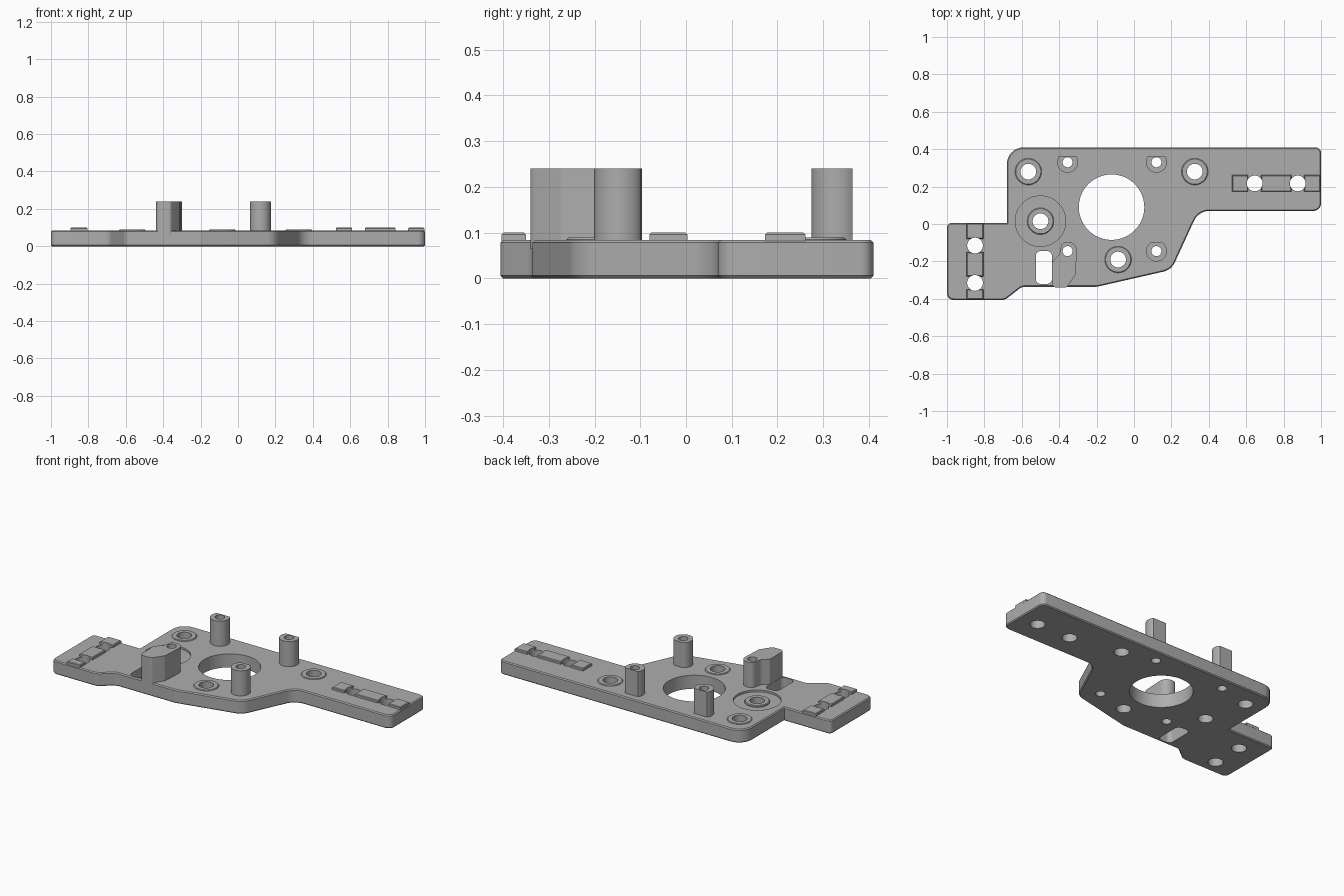
import bpy, bmesh, math
from mathutils import Vector

if "Cube" in bpy.data.objects:
    bpy.data.objects.remove(bpy.data.objects["Cube"])

TOP = 0.084
grey = bpy.data.materials.new("grey_plastic")
grey.diffuse_color = (0.42, 0.42, 0.42, 1)
grey.use_nodes = True
grey.node_tree.nodes["Principled BSDF"].inputs["Base Color"].default_value = grey.diffuse_color


def fillet(points):
    """Round the corners of an outline given as (x, y, radius)."""
    out, n = [], len(points)
    for i, (x, y, r) in enumerate(points):
        p = Vector((x, y))
        if r == 0:
            out.append(p)
            continue
        a = (Vector(points[i - 1][:2]) - p).normalized()
        b = (Vector(points[(i + 1) % n][:2]) - p).normalized()
        half = a.angle(b) / 2
        c = p + (a + b).normalized() * (r / math.sin(half))
        s = p + a * (r / math.tan(half)) - c
        e = p + b * (r / math.tan(half)) - c
        turn = math.atan2(s.x * e.y - s.y * e.x, s.dot(e))
        for k in range(9):
            t = turn * k / 8
            out.append(c + Vector((s.x * math.cos(t) - s.y * math.sin(t),
                                   s.x * math.sin(t) + s.y * math.cos(t))))
    return out


def circle(x, y, r, n=48, flat=9):
    """Circle outline, optionally flattened at the back."""
    return [Vector((x + r * math.cos(2 * math.pi * k / n),
                    y + min(flat, r * math.sin(2 * math.pi * k / n)))) for k in range(n)]


def rect(x0, x1, y0, y1, r=0):
    return fillet([(x0, y0, r), (x1, y0, r), (x1, y1, r), (x0, y1, r)])


def prism(name, outlines, z0, z1, chamfer=0, both=False):
    """Extrude one or more outlines, chamfering the top (and bottom) rim."""
    bm = bmesh.new()
    for pts in outlines:
        f = bm.faces.new([bm.verts.new((p.x, p.y, z0)) for p in pts])
        up = bmesh.ops.extrude_face_region(bm, geom=[f], use_keep_orig=True)
        verts = [g for g in up["geom"] if isinstance(g, bmesh.types.BMVert)]
        bmesh.ops.translate(bm, verts=verts, vec=(0, 0, z1 - z0))
    bmesh.ops.recalc_face_normals(bm, faces=bm.faces)
    if chamfer:
        rim = [e for e in bm.edges if all(abs(v.co.z - z1) < 1e-5 for v in e.verts)
               or both and all(abs(v.co.z - z0) < 1e-5 for v in e.verts)]
        bmesh.ops.bevel(bm, geom=rim, offset=chamfer, segments=1, affect='EDGES')
    me = bpy.data.meshes.new(name)
    bm.to_mesh(me)
    bm.free()
    me.materials.append(grey)
    ob = bpy.data.objects.new(name, me)
    bpy.context.collection.objects.link(ob)
    return ob


def activate(ob):
    bpy.ops.object.select_all(action='DESELECT')
    ob.select_set(True)
    bpy.context.view_layer.objects.active = ob


def cut(ob, cutter):
    m = ob.modifiers.new("cut", 'BOOLEAN')
    m.object, m.operation, m.solver = cutter, 'DIFFERENCE', 'EXACT'
    activate(ob)
    bpy.ops.object.modifier_apply(modifier=m.name)


screws = [(-0.565, 0.28), (0.325, 0.28), (-0.085, -0.19)]
recess_at = (-0.5, 0.015)
posts = {"rear_left_post": (-0.355, 0.33, 0.034), "rear_right_post": (0.12, 0.33, 0.034),
         "front_right_post": (0.12, -0.145, 0.047), "front_left_post": (-0.355, -0.145, 0.047)}
rail_holes = [(0.645, 0.217), (0.875, 0.217), (-0.85, -0.115), (-0.85, -0.315)]

# Cutters: all through holes, and the shallow round recess
holes = [circle(-0.12, 0.09, 0.175, 96), rect(-0.525, -0.439, -0.32, -0.145, 0.025)]
holes += [circle(x, y, 0.042) for x, y in screws + [recess_at] + rail_holes]
holes += [circle(x, y, 0.027, 32) for x, y, _ in posts.values()]
drill = prism("hole_cutter", holes, -0.1, 0.4)
recess = prism("recess_cutter", [circle(*recess_at, 0.135, 64)], TOP - 0.012, 0.15)
for c in (drill, recess):
    c.hide_render = True

# Base plate
plate = prism("base_plate", [fillet([
    (-0.68, 0.41, 0.09), (-0.68, 0.006, 0), (-1, 0.006, 0.025), (-1, -0.406, 0.035),
    (-0.69, -0.406, 0.05), (-0.6, -0.336, 0.05), (-0.2, -0.336, 0.08), (0.2, -0.245, 0.09),
    (0.345, 0.07, 0.09), (1, 0.07, 0.04), (1, 0.41, 0.03)])], 0, TOP, 0.006, True)
cut(plate, recess)
parts = [plate]

# Raised rings around the screw holes
parts.append(prism("screw_rings", [circle(x, y, 0.071) for x, y in screws],
                   TOP - 0.02, TOP + 0.005, 0.004))
parts.append(prism("recess_ring", [circle(*recess_at, 0.071)], TOP - 0.03, TOP - 0.002, 0.004))

# Standing posts, flattened at the back
for name, (x, y, flat) in posts.items():
    if name != "front_left_post":
        parts.append(prism(name, [circle(x, y, 0.056, 48, flat)], TOP - 0.02, 0.24))

# Wide front left post
parts.append(prism("front_left_post", [fillet([
    (-0.304, -0.096, 0.045), (-0.385, -0.096, 0.03), (-0.4, -0.165, 0.03), (-0.438, -0.2, 0.02),
    (-0.438, -0.34, 0.025), (-0.36, -0.34, 0.02), (-0.312, -0.27, 0.03)])], TOP - 0.02, 0.24))

# Segmented locating rails
parts.append(prism("right_rail", [rect(a, b, 0.173, 0.261) for a, b in
             ((0.525, 0.61), (0.68, 0.842), (0.91, 0.996))], TOP - 0.02, 0.1, 0.004))
parts.append(prism("left_rail", [rect(-0.895, -0.805, a, b) for a, b in
             ((-0.08, 0.003), (-0.28, -0.15), (-0.403, -0.35))], TOP - 0.02, 0.1, 0.004))

for ob in parts:
    cut(ob, drill)
    activate(ob)
    bpy.ops.object.shade_smooth_by_angle(angle=math.radians(30))
for c in (drill, recess):
    bpy.data.objects.remove(c)
